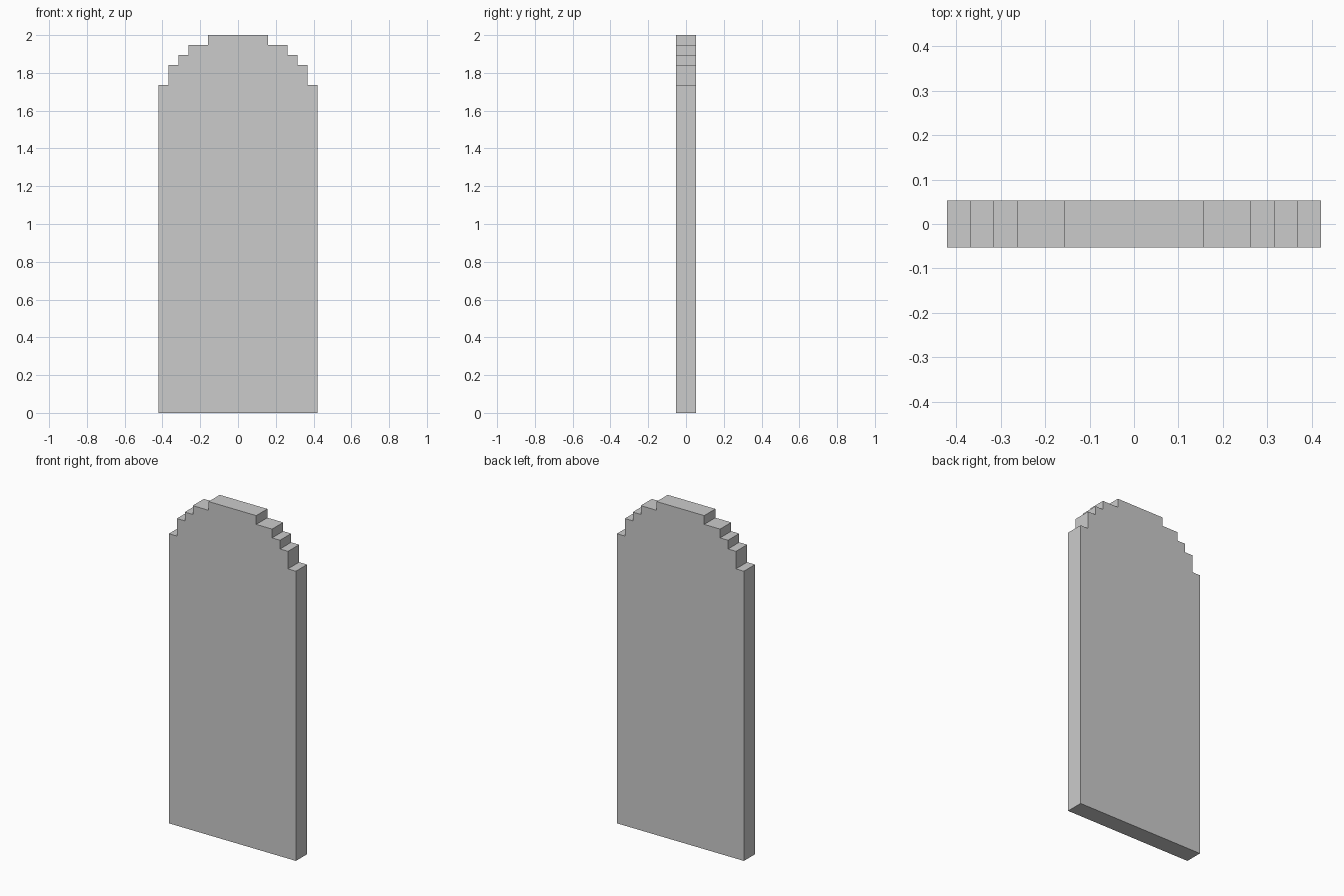
import bpy
import bmesh

if "Cube" in bpy.data.objects:
    bpy.data.objects.remove(bpy.data.objects["Cube"])

U = 2 / 38  # one grid step of the blocky design

# Right half of the stepped outline: (half width, top height) per step, top to bottom
steps = [(3, 38), (5, 37), (6, 36), (7, 35), (8, 33)]
half = []
for i, (w, h) in enumerate(steps):
    if i:
        half.append((steps[i - 1][0], h))
    half.append((w, h))
    # each tread starts below the previous riser and ends at its own width
half.append((8, 0))

# Mirror the half to close the outline
outline = half + [(-x, z) for x, z in reversed(half)]

# Slab: outline face extruded through the thickness
bm = bmesh.new()
face = bm.faces.new([bm.verts.new((x * U, -U, z * U)) for x, z in outline])
ext = bmesh.ops.extrude_face_region(bm, geom=[face], use_keep_orig=True)
moved = [g for g in ext["geom"] if isinstance(g, bmesh.types.BMVert)]
bmesh.ops.translate(bm, verts=moved, vec=(0, 2 * U, 0))
bmesh.ops.recalc_face_normals(bm, faces=bm.faces)

mesh = bpy.data.meshes.new("stepped_slab")
bm.to_mesh(mesh)
bm.free()
slab = bpy.data.objects.new("stepped_slab", mesh)
bpy.context.collection.objects.link(slab)
